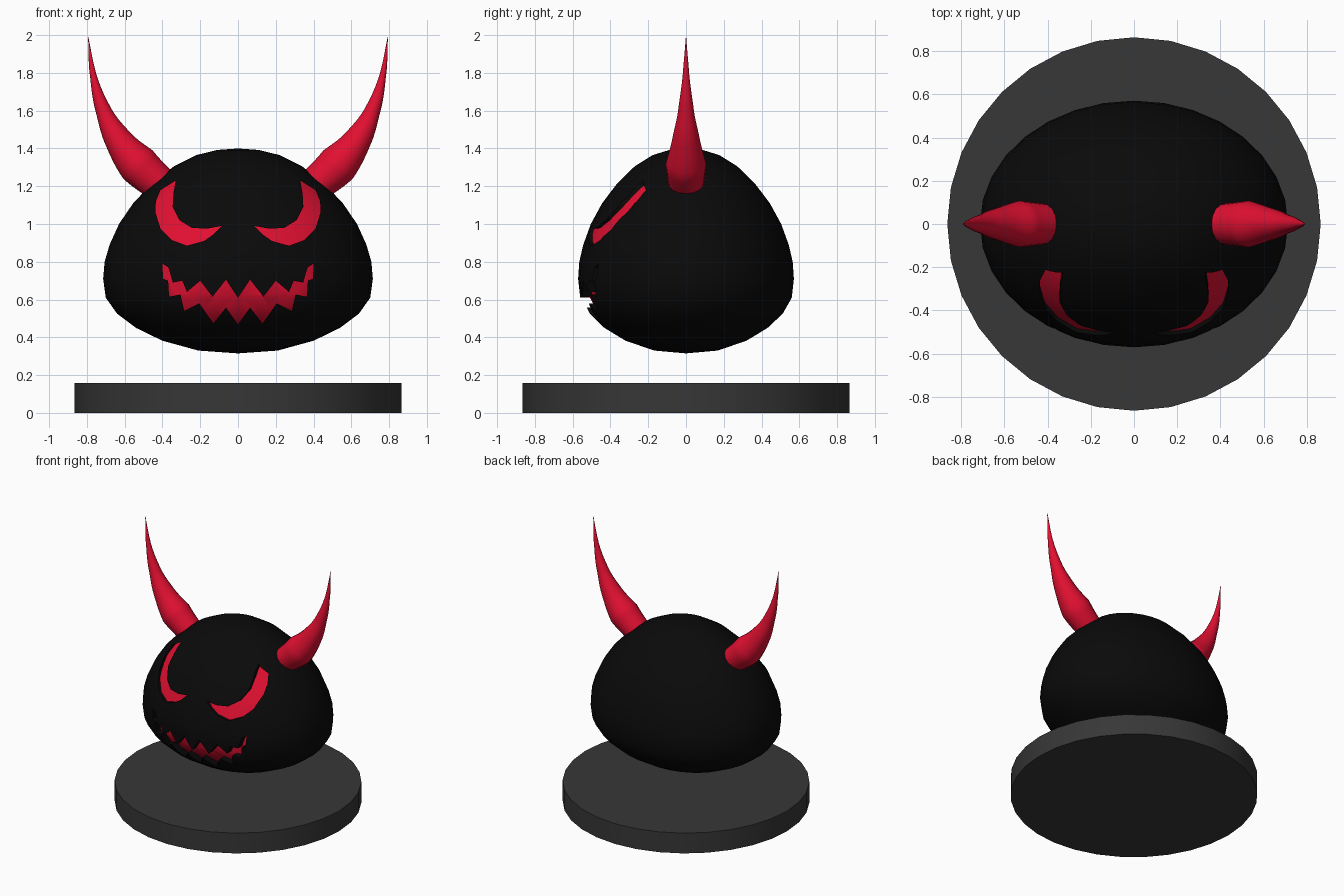
import bpy, bmesh, math

if "Cube" in bpy.data.objects:
    bpy.data.objects.remove(bpy.data.objects["Cube"])


def material(name, rgb):
    m = bpy.data.materials.new(name)
    m.diffuse_color = (*rgb, 1)
    m.use_nodes = True
    m.node_tree.nodes["Principled BSDF"].inputs["Base Color"].default_value = m.diffuse_color
    return m


BLACK = material("black", (0.003, 0.003, 0.003))
RED = material("red", (0.76, 0.005, 0.031))
GREY = material("dark grey", (0.038, 0.038, 0.038))


def make_object(name, bm, mats, index=0):
    bmesh.ops.recalc_face_normals(bm, faces=bm.faces)
    for f in bm.faces:
        f.material_index = index
    me = bpy.data.meshes.new(name)
    bm.to_mesh(me)
    bm.free()
    ob = bpy.data.objects.new(name, me)
    for m in mats:
        me.materials.append(m)
    bpy.context.collection.objects.link(ob)
    return ob


def activate(ob):
    bpy.ops.object.select_all(action='DESELECT')
    ob.select_set(True)
    bpy.context.view_layer.objects.active = ob


def smooth(ob, degrees):
    activate(ob)
    bpy.ops.object.shade_smooth_by_angle(angle=math.radians(degrees))


def subtract(ob, cutter):
    mod = ob.modifiers.new("cut", 'BOOLEAN')
    mod.operation = 'DIFFERENCE'
    mod.solver = 'EXACT'
    mod.object = cutter
    activate(ob)
    bpy.ops.object.modifier_apply(modifier=mod.name)
    bpy.data.objects.remove(cutter)


# Half profile of the head: radius along x, height
PROFILE = [(0.11, 1.392), (0.22, 1.365), (0.34, 1.305), (0.46, 1.21), (0.555, 1.11),
           (0.63, 1.0), (0.68, 0.89), (0.706, 0.8), (0.714, 0.71), (0.70, 0.61),
           (0.64, 0.525), (0.54, 0.45), (0.40, 0.382), (0.21, 0.33)]
MID, SEG = 0.75, 32


def head_shape(name, scale, index):
    bm = bmesh.new()

    def vert(x, y, z):
        return bm.verts.new((x * scale, y * scale, MID + (z - MID) * scale))
    rings = [[vert(r * math.cos(2 * math.pi * i / SEG), 0.8 * r * math.sin(2 * math.pi * i / SEG), z)
              for i in range(SEG)] for r, z in PROFILE]
    top, bottom = vert(0, 0, 1.4), vert(0, 0, 0.315)
    for i in range(SEG):
        j = (i + 1) % SEG
        bm.faces.new((top, rings[0][i], rings[0][j]))
        bm.faces.new((bottom, rings[-1][j], rings[-1][i]))
        for a, b in zip(rings, rings[1:]):
            bm.faces.new((a[i], b[i], b[j], a[j]))
    return make_object(name, bm, (BLACK, RED), index)


def carve(head, outline, scale):
    """Cut an outlined pocket into the front, with a red floor on a shrunken head."""
    bm = bmesh.new()
    face = bm.faces.new([bm.verts.new((x, -0.8, z)) for x, z in outline])
    ext = bmesh.ops.extrude_face_region(bm, geom=[face])
    for v in ext["geom"]:
        if isinstance(v, bmesh.types.BMVert):
            v.co.y = -0.12
    prism = make_object("pocket_cutter", bm, (BLACK, RED))
    subtract(prism, head_shape("pocket_floor", scale, 1))
    subtract(head, prism)


head = head_shape("head", 1.0, 0)

# Crescent eyes
EYE = [(0.33, 1.23), (0.41, 1.18), (0.435, 1.12), (0.437, 1.06), (0.41, 0.975), (0.35, 0.915),
       (0.27, 0.885), (0.18, 0.91), (0.13, 0.945), (0.085, 0.99), (0.167, 0.975),
       (0.245, 0.98), (0.31, 1.02), (0.346, 1.09), (0.342, 1.16)]
for side in (1, -1):
    carve(head, [(side * x, z) for x, z in EYE], 0.97)

# Jagged mouth: upper and lower edge of one half, mirrored
UPPER = [(0, 0.61), (0.064, 0.705), (0.135, 0.615), (0.20, 0.70), (0.27, 0.64),
         (0.295, 0.70), (0.345, 0.69), (0.368, 0.77), (0.40, 0.79)]
LOWER = [(0.397, 0.71), (0.37, 0.70), (0.365, 0.615), (0.305, 0.627), (0.285, 0.54),
         (0.205, 0.58), (0.13, 0.473), (0.064, 0.558), (0, 0.468)]
half = UPPER + LOWER
carve(head, half + [(-x, z) for x, z in half[-2:0:-1]], 0.92)
smooth(head, 40)

# Horns: x, z, radius along the bend
HORN = [(0.42, 1.215, 0.095), (0.53, 1.315, 0.108), (0.63, 1.44, 0.075),
        (0.708, 1.59, 0.043), (0.765, 1.78, 0.018), (0.793, 1.99, 0.001)]
for side, label in ((1, "right"), (-1, "left")):
    cu = bpy.data.curves.new(label + "_horn", 'CURVE')
    cu.dimensions = '3D'
    cu.bevel_depth = 1.0
    cu.bevel_resolution = 6
    cu.resolution_u = 6
    cu.use_fill_caps = True
    sp = cu.splines.new('BEZIER')
    sp.bezier_points.add(len(HORN) - 1)
    for p, (x, z, r) in zip(sp.bezier_points, HORN):
        p.co = (side * x, 0, z)
        p.radius = r
        p.handle_left_type = p.handle_right_type = 'AUTO'
    cu.materials.append(RED)
    horn = bpy.data.objects.new(label + "_horn", cu)
    bpy.context.collection.objects.link(horn)
    activate(horn)
    bpy.ops.object.convert(target='MESH')
    smooth(bpy.context.object, 50)

# Round base plate
bm = bmesh.new()
bmesh.ops.create_cone(bm, cap_ends=True, segments=32, radius1=0.865, radius2=0.865, depth=0.157)
bmesh.ops.translate(bm, verts=bm.verts, vec=(0, 0, 0.0785))
smooth(make_object("base_plate", bm, (GREY,)), 30)
